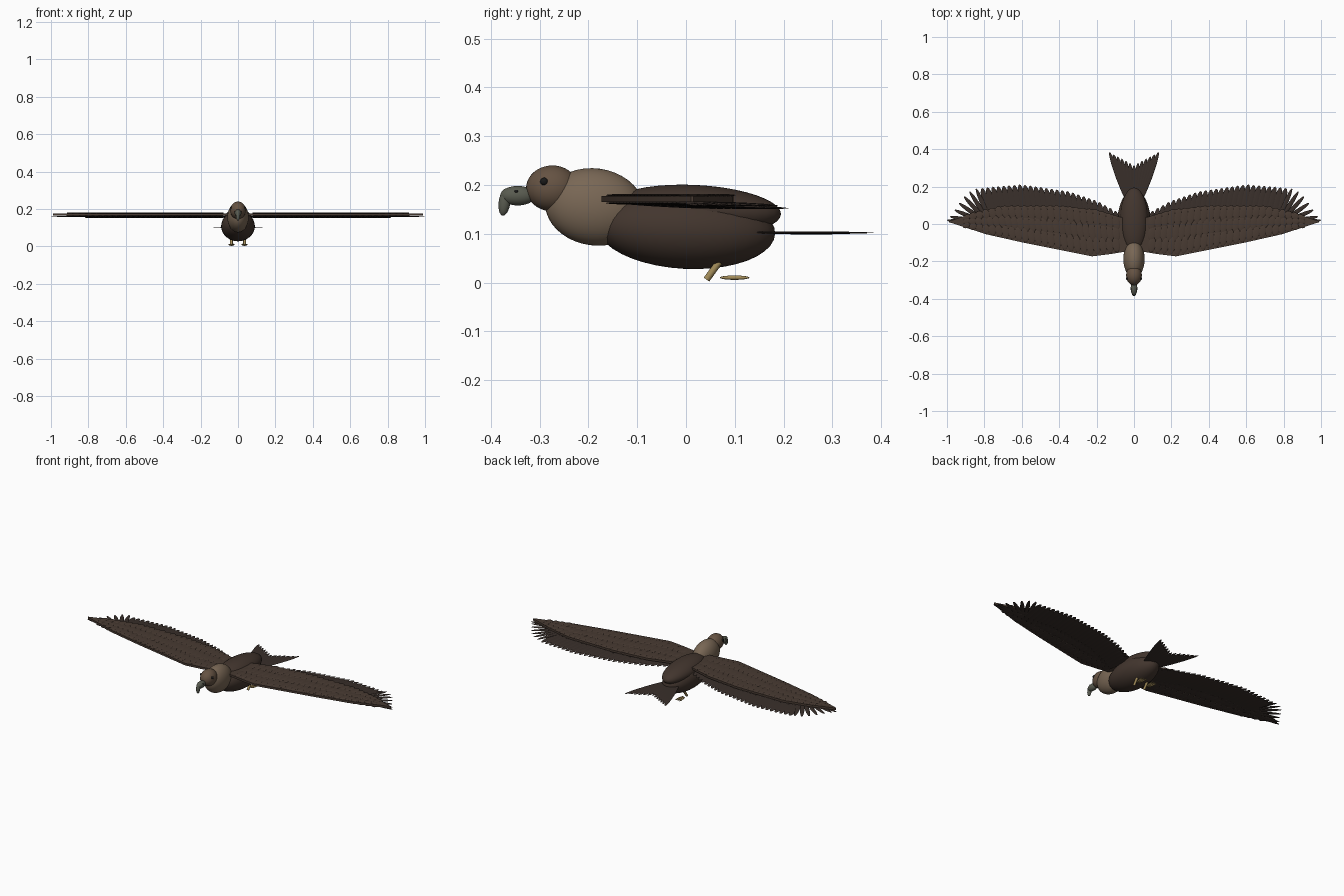
import bpy, bmesh, math
from mathutils import Vector, Matrix

if "Cube" in bpy.data.objects:
    bpy.data.objects.remove(bpy.data.objects["Cube"])


def material(name, rgb):
    m = bpy.data.materials.new(name)
    m.diffuse_color = (*rgb, 1)
    m.use_nodes = True
    m.node_tree.nodes["Principled BSDF"].inputs["Base Color"].default_value = m.diffuse_color
    return m


BODY = material("dark_brown", (0.055, 0.036, 0.027))
WING = material("wing_brown", (0.065, 0.043, 0.032))
FLIGHT = material("flight_brown", (0.04, 0.028, 0.023))
TAN = material("tan", (0.19, 0.135, 0.09))
HEAD = material("head_brown", (0.13, 0.085, 0.055))
BEAK = material("beak_grey", (0.1, 0.105, 0.08))
BLACK = material("black", (0.01, 0.01, 0.01))
LEG = material("leg_ochre", (0.36, 0.26, 0.1))


def finish(name, bm, mat, mirror=False):
    me = bpy.data.meshes.new(name)
    bm.to_mesh(me)
    bm.free()
    me.materials.append(mat)
    ob = bpy.data.objects.new(name, me)
    bpy.context.collection.objects.link(ob)
    if mirror:
        ob.modifiers.new("mirror", 'MIRROR').use_mirror_merge = False
    bpy.ops.object.select_all(action='DESELECT')
    ob.select_set(True)
    bpy.context.view_layer.objects.active = ob
    bpy.ops.object.shade_smooth_by_angle(angle=math.radians(40))
    return ob


def ball(name, c, r, mat, tilt=0, mirror=False):
    bm = bmesh.new()
    mtx = (Matrix.Translation(c) @ Matrix.Rotation(math.radians(tilt), 4, 'X')
           @ Matrix.Diagonal((*r, 1)))
    bmesh.ops.create_uvsphere(bm, u_segments=32, v_segments=20, radius=1, matrix=mtx)
    return finish(name, bm, mat, mirror)


def feather(bm, a, b, width, thick=0.003):
    """Flattened blade running from a to b."""
    a, b = Vector(a), Vector(b)
    d = b - a
    y = d.normalized()
    x = y.cross(Vector((0, 0, 1))).normalized()
    z = x.cross(y)
    rot = Matrix((x, y, z)).transposed().to_4x4()
    mtx = (Matrix.Translation((a + b) / 2) @ rot
           @ Matrix.Diagonal((width, d.length / 2, thick, 1))
           @ Matrix.Rotation(math.pi / 2, 4, 'X'))
    bmesh.ops.create_uvsphere(bm, u_segments=12, v_segments=10, radius=1, matrix=mtx)


def curve_y(pts, x):
    for (x0, y0), (x1, y1) in zip(pts, pts[1:]):
        if x <= x1:
            return y0 + (y1 - y0) * (x - x0) / (x1 - x0)
    return pts[-1][1]


# body, neck and head
ball("belly", (0, 0, 0.109), (0.09, 0.183, 0.081), BODY, -3)
ball("back", (0, 0.02, 0.149), (0.075, 0.175, 0.051), BODY, -3)
ball("neck_ruff", (0, -0.187, 0.155), (0.057, 0.102, 0.079), TAN, -8)
ball("head", (0, -0.274, 0.193), (0.042, 0.054, 0.047), HEAD)
ball("beak", (0, -0.345, 0.178), (0.018, 0.036, 0.02), BEAK)
ball("beak_hook", (0, -0.372, 0.165), (0.011, 0.012, 0.028), BEAK, -8)
ball("eye", (0.036, -0.291, 0.207), (0.007, 0.008, 0.008), BLACK, mirror=True)
ball("nostril", (0.0155, -0.348, 0.187), (0.003, 0.004, 0.003), BLACK, mirror=True)

# wing panel
LEAD = [(0.03, -0.145), (0.12, -0.16), (0.225, -0.173), (0.59, -0.10), (0.79, -0.055), (0.99, 0.01)]
BACK = [(0.03, 0.025), (0.2, 0.075), (0.4, 0.097), (0.7, 0.095), (0.85, 0.06), (0.99, 0.015)]
bm = bmesh.new()
face = bm.faces.new([bm.verts.new((x, y, 0.165)) for x, y in LEAD + BACK[::-1]])
ext = bmesh.ops.extrude_face_region(bm, geom=[face])
bmesh.ops.translate(bm, vec=(0, 0, 0.012),
                    verts=[v for v in ext["geom"] if isinstance(v, bmesh.types.BMVert)])
bmesh.ops.recalc_face_normals(bm, faces=bm.faces)
finish("wing_panel", bm, WING, True)

# flight feathers along the trailing edge
TRAIL = [(0.08, 0.06), (0.2, 0.125), (0.35, 0.175), (0.6, 0.212), (0.75, 0.2), (0.83, 0.19)]
bm = bmesh.new()
for i in range(26):
    x = 0.10 + i * 0.0285
    tip = curve_y(TRAIL, x)
    feather(bm, (x - 0.02 - i * 0.0012, tip - 0.2, 0.162), (x, tip, 0.152), 0.021)
finish("flight_feathers", bm, FLIGHT, True)

# spread fingers at the wing tip
TIPS = [(0.845, 0.19), (0.88, 0.175), (0.91, 0.148), (0.936, 0.112),
        (0.96, 0.075), (0.985, 0.04), (1.0, 0.02)]
bm = bmesh.new()
for i, (x, y) in enumerate(TIPS):
    feather(bm, (0.77 + i * 0.008, 0.02 - i * 0.003, 0.165), (x, y, 0.158), 0.012)
finish("finger_feathers", bm, FLIGHT, True)

# covert feathers, above and below the panel
for name, z, mat in (("upper_coverts", 0.179, WING), ("lower_coverts", 0.163, FLIGHT)):
    bm = bmesh.new()
    for row, n in enumerate((24, 26, 24)):
        for i in range(n):
            x = 0.09 + 0.8 * i / (n - 1)
            lo, hi = curve_y(LEAD, x), curve_y(BACK, x)
            f = 0.3 * row
            feather(bm, (x, lo + (hi - lo) * (f + 0.03), z),
                    (x + 0.012, lo + (hi - lo) * (f + 0.42), z), 0.021)
    finish(name, bm, mat, True)

# forked tail
bm = bmesh.new()
for i in range(-6, 7):
    t = i / 6
    feather(bm, (t * 0.03, 0.11, 0.103), (t * 0.132, 0.315 + 0.07 * abs(t), 0.1 + 0.002 * abs(t)),
            0.015, 0.0025)
finish("tail_feathers", bm, FLIGHT)

# legs and toes
bm = bmesh.new()
a, b = Vector((0.035, 0.068, 0.042)), Vector((0.035, 0.042, 0.006))
mtx = Matrix.Translation((a + b) / 2) @ (a - b).to_track_quat('Z', 'Y').to_matrix().to_4x4()
bmesh.ops.create_cone(bm, cap_ends=True, segments=16, radius1=0.007, radius2=0.007,
                      depth=(a - b).length, matrix=mtx)
finish("leg", bm, LEG, True)
bm = bmesh.new()
for s in (-1, 0, 1):
    feather(bm, (0.035 + s * 0.006, 0.069, 0.01), (0.035 + s * 0.014, 0.13, 0.01), 0.005, 0.0045)
finish("toes", bm, LEG, True)
